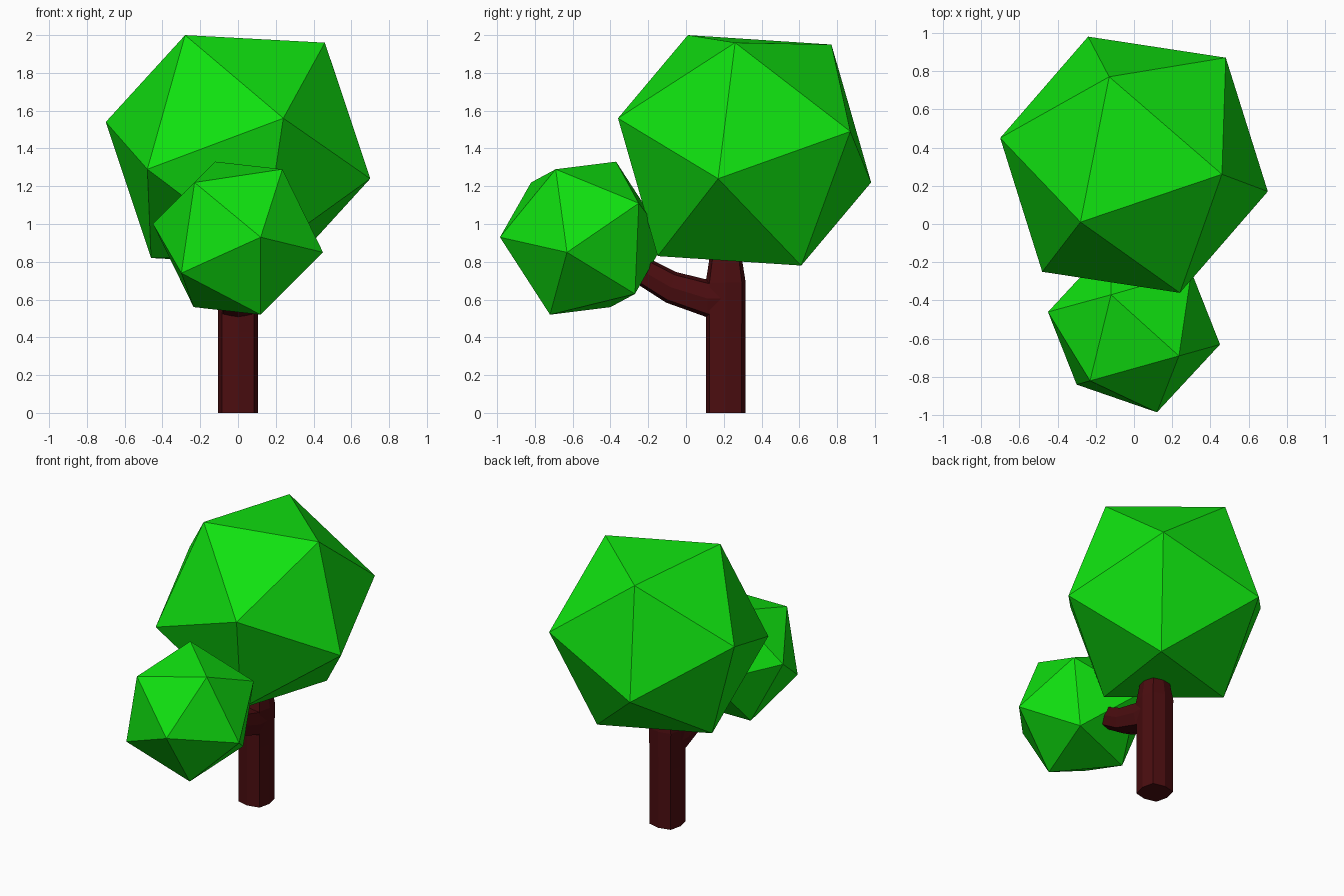
import bpy, bmesh
from math import cos, sin, pi, atan2
from mathutils import Vector

if "Cube" in bpy.data.objects:
    bpy.data.objects.remove(bpy.data.objects["Cube"])


def material(name, color):
    m = bpy.data.materials.new(name)
    m.diffuse_color = (*color, 1)
    m.use_nodes = True
    m.node_tree.nodes["Principled BSDF"].inputs["Base Color"].default_value = m.diffuse_color
    return m


leaf = material("leaf_green", (0.005, 0.75, 0.005))
bark = material("bark_brown", (0.07, 0.004, 0.005))


def finish(bm, name, mat):
    bmesh.ops.recalc_face_normals(bm, faces=bm.faces[:])
    mesh = bpy.data.meshes.new(name)
    bm.to_mesh(mesh)
    bm.free()
    mesh.materials.append(mat)
    ob = bpy.data.objects.new(name, mesh)
    bpy.context.collection.objects.link(ob)
    return ob


def foliage(name, center, axes):
    """Tilted icosahedron: six half-axes, mirrored through the centre."""
    bm = bmesh.new()
    c = Vector(center)
    for a in axes:
        for s in (1, -1):
            bm.verts.new(c + s * Vector(a))
    bmesh.ops.convex_hull(bm, input=bm.verts[:])
    return finish(bm, name, leaf)


def limb(name, path):
    """Rounded-square eight-sided tube in the x=0 plane; path rows are (y, z, radius, tilt)."""
    bm = bmesh.new()
    rings = []
    for y, z, r, tilt in path:
        ring = []
        for i in range(8):
            k = r * (1.145 if i % 2 else 1.0)
            u, v = k * cos(i * pi / 4), k * sin(i * pi / 4)
            ring.append(bm.verts.new((u, y + v * cos(tilt), z + v * sin(tilt))))
        rings.append(ring)
    for a, b in zip(rings, rings[1:]):
        for i in range(8):
            j = (i + 1) % 8
            bm.faces.new((a[i], a[j], b[j], b[i]))
    bm.faces.new(rings[0])
    bm.faces.new(rings[-1])
    return finish(bm, name, bark)


# Main trunk
limb("trunk", [(0.21, 0, 0.105, 0), (0.21, 0.43, 0.105, 0), (0.21, 0.69, 0.106, 0),
               (0.21, 0.81, 0.087, 0), (0.21, 1.0, 0.07, 0)])

# Side branch rising forward into the small crown
limb("branch", [(0.20, 0.605, 0.10, pi / 2), (0.115, 0.605, 0.10, pi / 2),
                (-0.08, 0.665, 0.085, pi / 2 - 0.3), (-0.21, 0.74, 0.075, pi / 2 - 0.5),
                (-0.40, 0.86, 0.06, pi / 2 - 0.5)])

# Crowns
foliage("large_crown", (0, 0.31, 1.39),
        [(-0.28, -0.30, 0.61), (0.46, -0.05, 0.57), (-0.13, 0.46, 0.56),
         (0.24, -0.67, 0.17), (0.70, -0.14, -0.15), (0.48, 0.56, 0.10)])
foliage("small_crown", (0, -0.545, 0.925),
        [(-0.12, 0.175, 0.405), (0.235, -0.145, 0.365), (-0.23, -0.275, 0.295),
         (-0.45, 0.085, 0.075), (0.12, -0.44, 0.005), (-0.30, -0.295, -0.185)])
